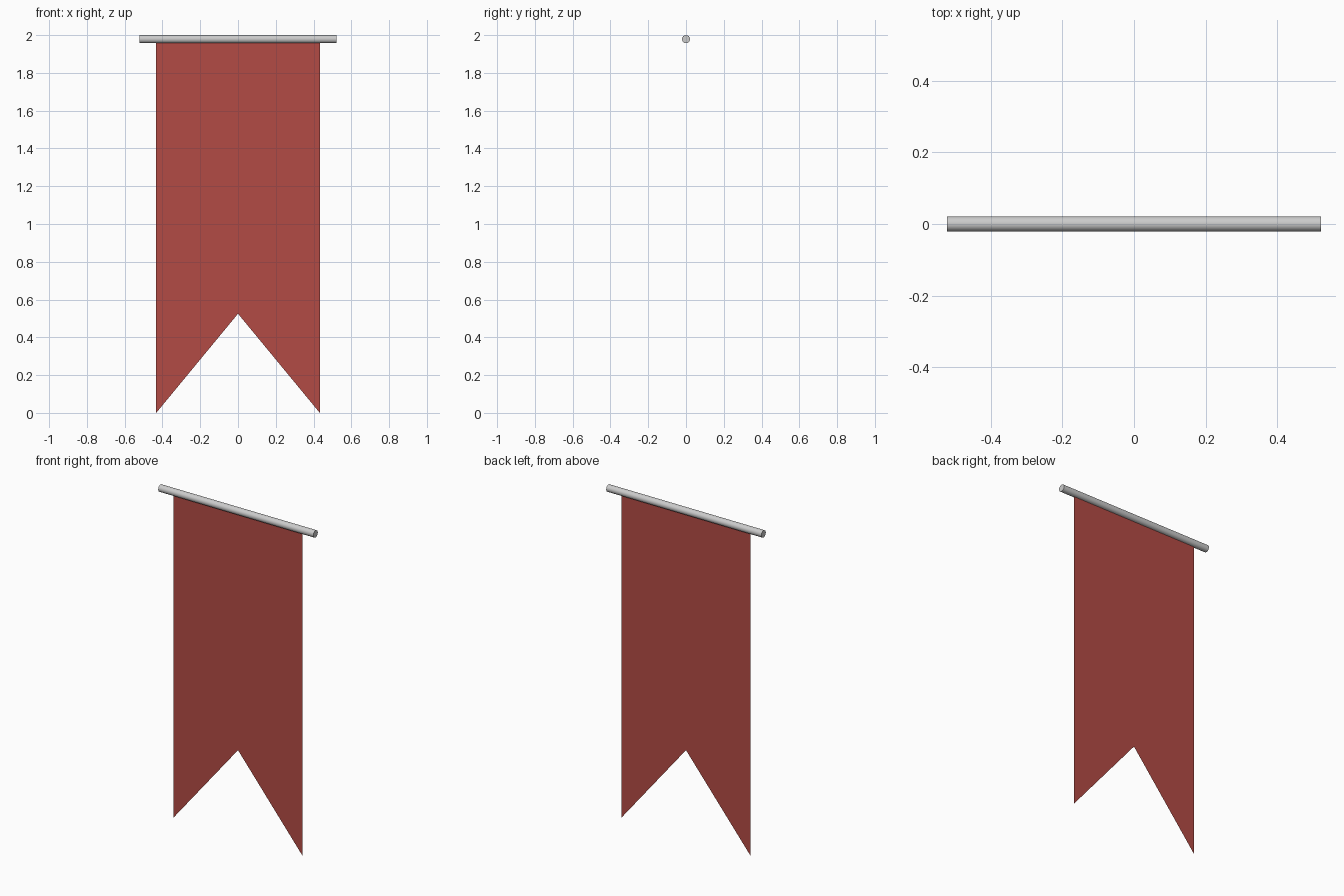
import bpy
import math

if "Cube" in bpy.data.objects:
    bpy.data.objects.remove(bpy.data.objects["Cube"])

ROD_R = 0.0215
ROD_Z = 2 - ROD_R
HALF_W = 0.433

# Hanging rod along x
bpy.ops.mesh.primitive_cylinder_add(vertices=16, radius=ROD_R, depth=1.043,
                                    location=(0, 0, ROD_Z),
                                    rotation=(0, math.pi / 2, 0))
rod = bpy.context.object
rod.name = "hanging_rod"
bpy.ops.object.shade_smooth_by_angle(angle=math.radians(40))

# Flat swallow-tailed cloth: two mirrored halves meeting at the notch
profile = [(-HALF_W, 0, 0), (0, 0, 0.525), (HALF_W, 0, 0),
           (HALF_W, 0, ROD_Z), (0, 0, ROD_Z), (-HALF_W, 0, ROD_Z)]
mesh = bpy.data.meshes.new("banner_cloth")
mesh.from_pydata(profile, [], [(0, 1, 4, 5), (1, 2, 3, 4)])
cloth = bpy.data.objects.new("banner_cloth", mesh)
bpy.context.collection.objects.link(cloth)

# Red fabric
red = bpy.data.materials.new("red_fabric")
red.diffuse_color = (0.45, 0.07, 0.06, 1)
red.use_nodes = True
red.node_tree.nodes["Principled BSDF"].inputs["Base Color"].default_value = red.diffuse_color
mesh.materials.append(red)
